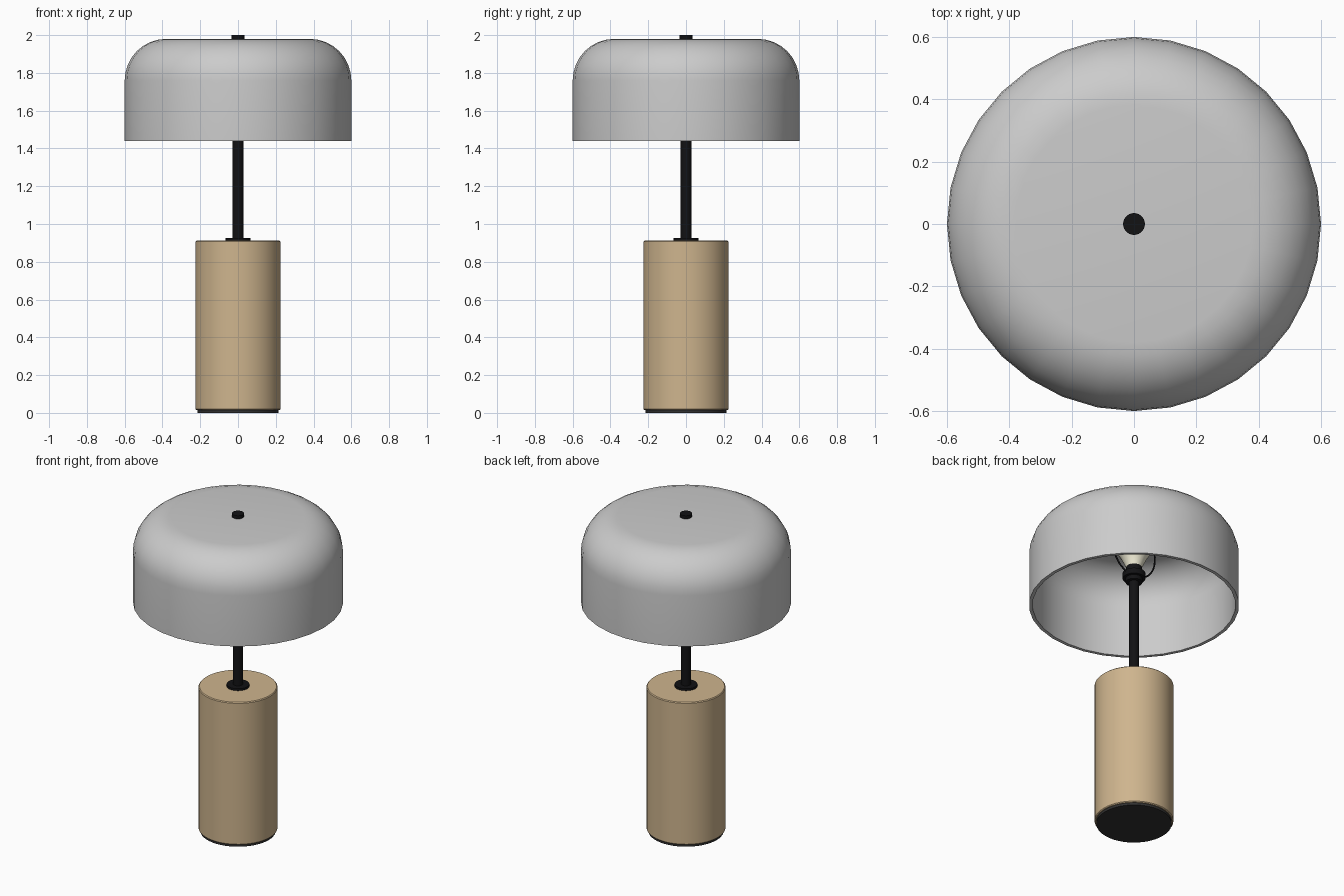
import bpy, bmesh
from math import sin, cos, pi, radians

if "Cube" in bpy.data.objects:
    bpy.data.objects.remove(bpy.data.objects["Cube"])


def material(name, rgb):
    m = bpy.data.materials.new(name)
    m.diffuse_color = (*rgb, 1)
    m.use_nodes = True
    m.node_tree.nodes["Principled BSDF"].inputs["Base Color"].default_value = m.diffuse_color
    return m


wood = material("wood", (0.62, 0.46, 0.27))
black = material("black_metal", (0.006, 0.006, 0.007))
felt = material("dark_felt", (0.03, 0.03, 0.03))
cream = material("bulb_glass", (0.85, 0.82, 0.65))


def lathe(name, profile, mat=None, segments=48, closed=False):
    """Spin an (r, z) profile about the z axis."""
    bm = bmesh.new()
    verts = [bm.verts.new((r, 0, z)) for r, z in profile]
    edges = [bm.edges.new(p) for p in zip(verts, verts[1:])]
    if closed:
        edges.append(bm.edges.new((verts[-1], verts[0])))
    bmesh.ops.spin(bm, geom=verts + edges, cent=(0, 0, 0), axis=(0, 0, 1),
                   angle=2 * pi, steps=segments, use_merge=True)
    bmesh.ops.remove_doubles(bm, verts=bm.verts, dist=1e-5)
    bmesh.ops.recalc_face_normals(bm, faces=bm.faces)
    me = bpy.data.meshes.new(name)
    bm.to_mesh(me)
    bm.free()
    ob = bpy.data.objects.new(name, me)
    bpy.context.collection.objects.link(ob)
    if mat:
        me.materials.append(mat)
    bpy.ops.object.select_all(action='DESELECT')
    bpy.context.view_layer.objects.active = ob
    ob.select_set(True)
    bpy.ops.object.shade_smooth_by_angle(angle=radians(35))
    return ob


def disc(name, r, z0, z1, mat, segments=32):
    return lathe(name, [(0, z0), (r, z0), (r, z1), (0, z1)], mat, segments)


# Base: foot pad and wooden cylinder with slightly eased edges
disc("foot_pad", 0.215, 0, 0.02, felt, 48)
lathe("wooden_base", [(0, 0.015), (0.22, 0.015), (0.225, 0.02), (0.225, 0.907),
                      (0.22, 0.912), (0, 0.912)], wood)

# Stem hardware
disc("stem_collar", 0.065, 0.91, 0.925, black)
disc("stem", 0.028, 0.92, 1.62, black)
lathe("bulb_socket", [(0, 1.59), (0.048, 1.59), (0.048, 1.615), (0.065, 1.615),
                      (0.065, 1.65), (0.045, 1.65), (0.045, 1.69), (0, 1.69)], black, 32)

# Bulb: narrow neck flaring into a round globe
globe = [(0.1 * cos(a), 1.82 + 0.1 * sin(a))
         for a in [radians(-40 + 13 * i) for i in range(10)]]
lathe("bulb", [(0, 1.66), (0.04, 1.66), (0.045, 1.69)] + globe + [(0, 1.92)], cream, 24)

# Shade: thin shell with a rounded shoulder and open bottom
def shoulder(r):
    return [(0.38 + r * cos(a), 1.76 + r * sin(a)) for a in [pi / 16 * i for i in range(9)]]

outer = [(0.6, 1.44)] + shoulder(0.22) + [(0, 1.98)]
inner = [(0, 1.96)] + shoulder(0.2)[::-1] + [(0.58, 1.44)]
lathe("shade", outer + inner, None, 32, closed=True)
disc("finial", 0.035, 1.975, 2.0, black)

# Wire harp carrying the shade
curve = bpy.data.curves.new("harp", 'CURVE')
curve.dimensions = '3D'
curve.bevel_depth = 0.005
curve.bevel_resolution = 2
curve.resolution_u = 6
half = [(0.05, 1.635), (0.12, 1.69), (0.155, 1.79), (0.13, 1.9), (0.06, 1.955)]
path = half + [(0, 1.962)] + [(-x, z) for x, z in reversed(half)]
spline = curve.splines.new('BEZIER')
spline.bezier_points.add(len(path) - 1)
for bp, (x, z) in zip(spline.bezier_points, path):
    bp.co = (x, 0, z)
    bp.handle_left_type = bp.handle_right_type = 'AUTO'
curve.materials.append(black)
bpy.context.collection.objects.link(bpy.data.objects.new("harp", curve))
